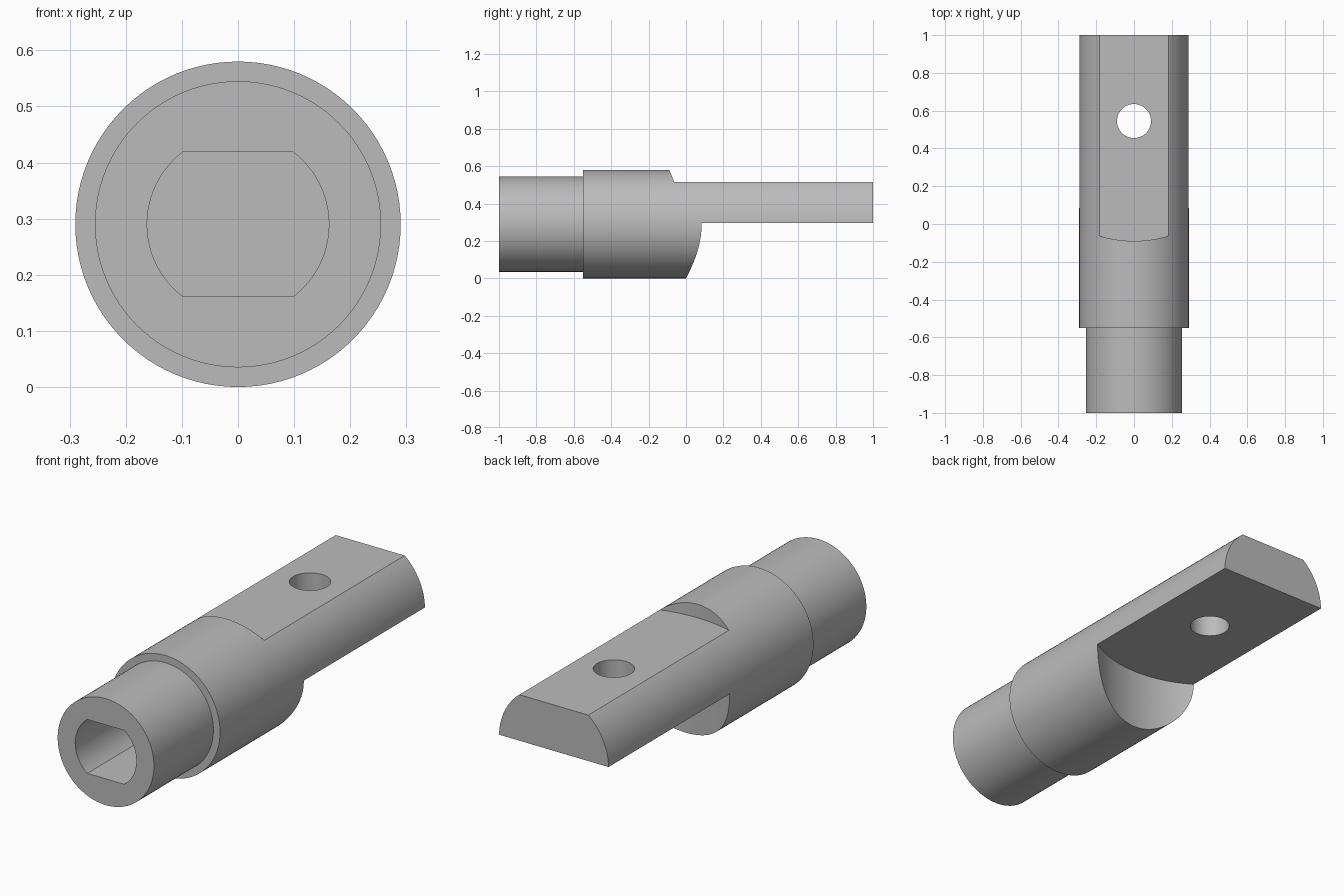
import bpy, bmesh
from math import sin, cos, asin, pi
from mathutils import Matrix, Vector

if "Cube" in bpy.data.objects:
    bpy.data.objects.remove(bpy.data.objects["Cube"])

R = 0.29            # shaft radius, also the height of its axis
HOLE_Y = 0.545      # centre of the cross hole and of both round step walls

steel = bpy.data.materials.new("grey_steel")
steel.use_nodes = True
grey = (0.5, 0.5, 0.5, 1)
steel.diffuse_color = grey
steel.node_tree.nodes["Principled BSDF"].inputs["Base Color"].default_value = grey


def finish(name, bm):
    bmesh.ops.recalc_face_normals(bm, faces=bm.faces)
    mesh = bpy.data.meshes.new(name)
    bm.to_mesh(mesh)
    bm.free()
    mesh.materials.append(steel)
    ob = bpy.data.objects.new(name, mesh)
    bpy.context.collection.objects.link(ob)
    return ob


def arc(radius, a0, a1, n):
    return [(radius * cos(a0 + (a1 - a0) * i / n),
             radius * sin(a0 + (a1 - a0) * i / n)) for i in range(n + 1)]


def lathe(name, profile, n=96):
    """Closed turned body around the y axis at height R; profile is (radius, y)."""
    bm = bmesh.new()
    rings = [[bm.verts.new((x, y, R + z)) for x, z in arc(r, 0, 2 * pi, n)[:-1]]
             for r, y in profile]
    for a, b in zip(rings, rings[1:]):
        for i in range(n):
            j = (i + 1) % n
            bm.faces.new((a[i], a[j], b[j], b[i]))
    bm.faces.new(rings[0])
    bm.faces.new(rings[-1])
    return finish(name, bm)


def prism(name, outline, direction, matrix):
    """Extrude a flat xy outline along z, then place it."""
    bm = bmesh.new()
    face = bm.faces.new([bm.verts.new((x, y, 0)) for x, y in outline])
    out = bmesh.ops.extrude_face_region(bm, geom=[face])
    tops = [v for v in out["geom"] if isinstance(v, bmesh.types.BMVert)]
    bmesh.ops.translate(bm, verts=tops, vec=Vector((0, 0, direction)))
    bm.transform(matrix)
    return finish(name, bm)


def cut(target, cutter):
    cutter.hide_render = True
    mod = target.modifiers.new("cut", "BOOLEAN")
    mod.operation = "DIFFERENCE"
    mod.solver = "EXACT"
    mod.object = cutter
    bpy.context.view_layer.objects.active = target
    bpy.ops.object.modifier_apply(modifier=mod.name)
    bpy.data.objects.remove(cutter)


# Turned shaft with a narrower spigot at the front
shaft = lathe("stepped_shaft", [(0.255, -1), (0.255, -0.55), (R, -0.55), (R, 1)])


def disc(radius, n):
    return arc(radius, 0, 2 * pi, n)[:-1]


# Flat tongue: round-walled cuts below and above, then the cross hole
for name, radius, z, depth, n in (("lower_cut", 0.545, R + 0.005, -0.6, 180),
                                  ("upper_cut", 0.635, 0.515, 0.4, 180),
                                  ("cross_hole", 0.09, -0.1, 1, 64)):
    cut(shaft, prism(name, disc(radius, n), depth, Matrix.Translation((0, HOLE_Y, z))))

# Blind socket with two flats in the front end
half = asin(0.129 / 0.162)
side = arc(0.162, -half, half, 24)
socket = side + [(-x, -y) for x, y in side]
cut(shaft, prism("socket_cut", socket, -0.65,
                 Matrix.Translation((0, -1.05, R)) @ Matrix.Rotation(pi / 2, 4, "X")))

# Smooth round walls, crisp edges
bpy.ops.object.select_all(action="DESELECT")
shaft.select_set(True)
bpy.context.view_layer.objects.active = shaft
bpy.ops.object.shade_smooth_by_angle(angle=pi / 6)
